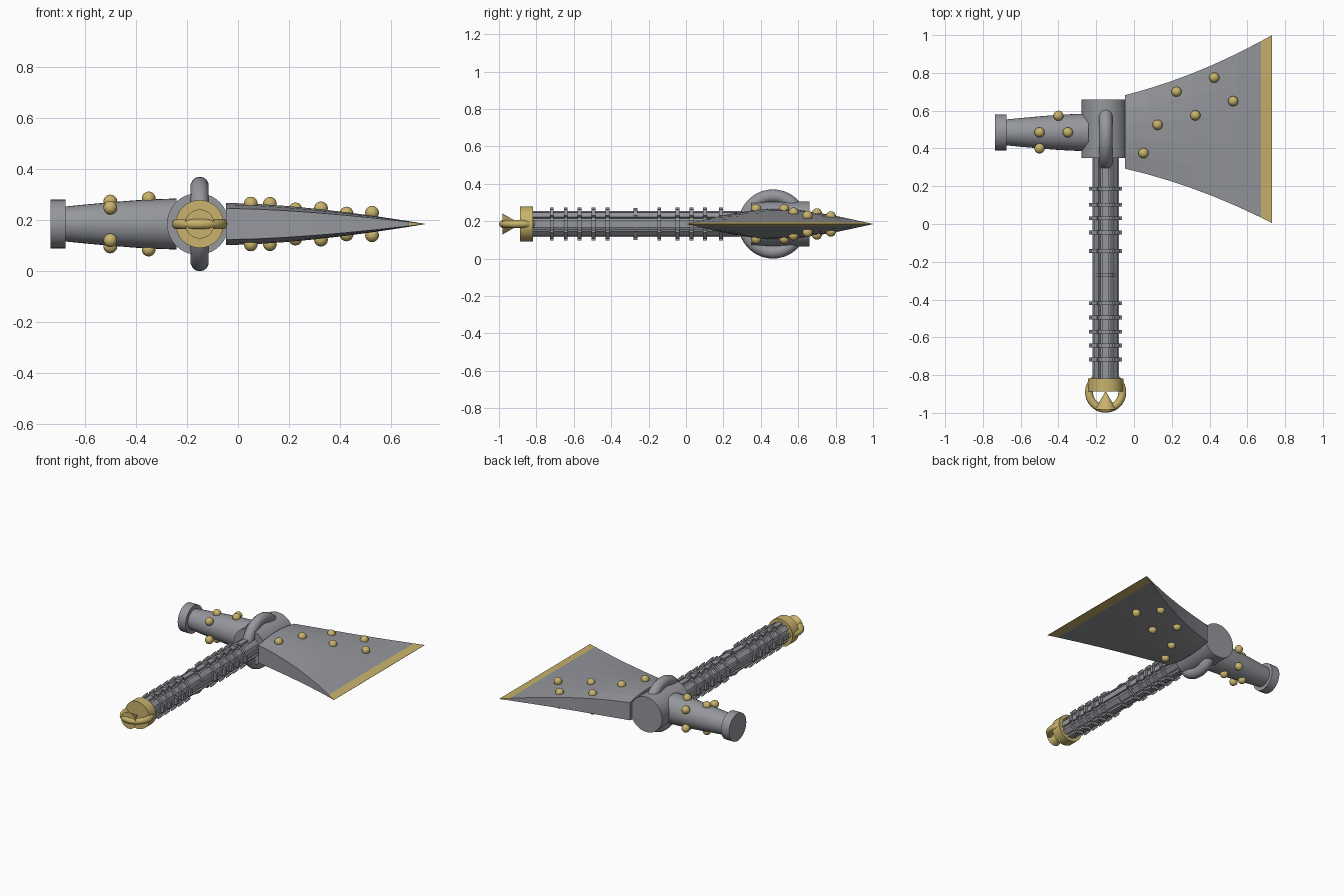
import bpy, bmesh, math
from mathutils import Vector

if "Cube" in bpy.data.objects:
    bpy.data.objects.remove(bpy.data.objects["Cube"])

ZC = 0.185          # height of the weapon's mid plane
HX, HY = -0.15, 0.485


def material(name, rgb):
    m = bpy.data.materials.new(name)
    m.diffuse_color = (*rgb, 1)
    m.use_nodes = True
    m.node_tree.nodes["Principled BSDF"].inputs["Base Color"].default_value = m.diffuse_color
    return m


steel = material("steel", (0.30, 0.31, 0.335))
gold = material("gold", (0.58, 0.45, 0.15))


def finish(name, bm, mats, angle=35):
    bmesh.ops.recalc_face_normals(bm, faces=bm.faces)
    me = bpy.data.meshes.new(name)
    bm.to_mesh(me)
    bm.free()
    for m in mats:
        me.materials.append(m)
    ob = bpy.data.objects.new(name, me)
    bpy.context.collection.objects.link(ob)
    if angle:
        bpy.ops.object.select_all(action='DESELECT')
        ob.select_set(True)
        bpy.context.view_layer.objects.active = ob
        bpy.ops.object.shade_smooth_by_angle(angle=math.radians(angle))
    return ob


def loft(bm, rings):
    """Skin closed loops of points and cap both ends."""
    loops = [[bm.verts.new(p) for p in r] for r in rings]
    n = len(loops[0])
    for a, b in zip(loops, loops[1:]):
        for i in range(n):
            j = (i + 1) % n
            bm.faces.new((a[i], a[j], b[j], b[i]))
    bm.faces.new(loops[0])
    bm.faces.new(loops[-1][::-1])


def turned(name, axis, centre, stations, mat, n=32):
    """Round part along x or y from (position, radius) stations."""
    bm = bmesh.new()
    rings = []
    for p, r in stations:
        ring = []
        for i in range(n):
            a = 2 * math.pi * i / n
            u, z = r * math.cos(a), ZC + r * math.sin(a)
            ring.append((p, centre + u, z) if axis == 'x' else (centre + u, p, z))
        rings.append(ring)
    loft(bm, rings)
    return finish(name, bm, [mat])


def fluted(name, y0, y1, outer, inner, mat=steel, sx=1.0):
    """Bar along y with eight ribs separated by square grooves."""
    bm = bmesh.new()
    rings = []
    for y in (y0, y1):
        ring = []
        for k in range(8):
            for off, r in ((-14, outer), (14, outer), (16, inner), (29, inner)):
                a = math.radians(45 * k + off)
                ring.append((HX + sx * r * math.cos(a), y, ZC + r * math.sin(a)))
        rings.append(ring)
    loft(bm, rings)
    return finish(name, bm, [mat], 0)


def torus(name, centre, major, minor, rot, mat):
    bpy.ops.mesh.primitive_torus_add(location=centre, rotation=rot, major_radius=major,
                                     minor_radius=minor, major_segments=40, minor_segments=14)
    ob = bpy.context.object
    ob.name = name
    ob.data.materials.append(mat)
    bpy.ops.object.shade_smooth()


# Fluted handle with two groups of bands
fluted("handle", -0.83, 0.36, 0.073, 0.058)
for y in (0.187, 0.102, 0.03, -0.045, -0.143, -0.42, -0.495, -0.57, -0.643, -0.718):
    fluted("handle_band", y - 0.01, y + 0.01, 0.09, 0.074)
fluted("middle_band", -0.28, -0.26, 0.088, 0.072, sx=0.8)

# Head socket and the loop round it
turned("head_socket", 'y', HX - 0.007, [(0.35, 0.121), (0.66, 0.121)], steel, 40)
torus("socket_loop", (HX, 0.465, ZC), 0.149, 0.036, (0, math.pi / 2, 0), steel)

# Hammer on the left
turned("hammer_barrel", 'x', HY,
       [(-0.69, 0.067), (-0.6, 0.076), (-0.5, 0.085), (-0.4, 0.093), (-0.32, 0.097), (-0.24, 0.1)], steel)
turned("hammer_cap", 'x', HY, [(-0.735, 0.095), (-0.675, 0.095)], steel)

# Blade: swelling body that thins to a gilded edge
bm = bmesh.new()
rings = []
for t in (0, 0.15, 0.3, 0.45, 0.6, 0.76, 0.923, 1):
    f = 0.62 * t + 0.38 * t * t
    top, bottom = 0.682 + 0.318 * f, 0.293 - 0.288 * f
    mid, half = (top + bottom) / 2, (top - bottom) / 2
    h = 0.083 * (1 - t ** 1.6) + 0.0008
    x = -0.047 + 0.778 * t
    steps = (-1, -0.6, -0.2, 0.2, 0.6, 1)
    upper = [(x, mid + s * half, ZC + h * (1 - 0.27 * s * s)) for s in steps]
    lower = [(px, py, 2 * ZC - pz) for px, py, pz in reversed(upper)]
    rings.append(upper + lower)
loft(bm, rings)
for face in bm.faces:
    face.material_index = int(face.calc_center_median().x > 0.672)
finish("blade", bm, [steel, gold], 0)

# Round studs, mirrored above and below
studs = [(0.05, 0.375, 0.08), (0.125, 0.525, 0.079), (0.225, 0.7, 0.057),
         (0.325, 0.575, 0.061), (0.425, 0.775, 0.041), (0.525, 0.65, 0.044),
         (-0.5, 0.485, 0.088), (-0.5, 0.4, 0.064), (-0.35, 0.485, 0.1), (-0.4, 0.573, 0.064)]
bm = bmesh.new()
for x, y, dz in studs:
    for s in (1, -1):
        ball = bmesh.ops.create_uvsphere(bm, u_segments=16, v_segments=10, radius=0.027)
        bmesh.ops.translate(bm, verts=ball["verts"], vec=Vector((x, y, ZC + s * dz)))
finish("studs", bm, [gold], 60)

# Pommel collar, ring and flared point
turned("pommel_collar", 'y', HX, [(-0.887, 0.094), (-0.817, 0.094)], gold)
torus("pommel_ring", (HX, -0.89, ZC), 0.088, 0.021, (0, 0, 0), gold)
turned("pommel_cone", 'y', HX, [(-0.982, 0.057), (-0.89, 0.003)], gold)
